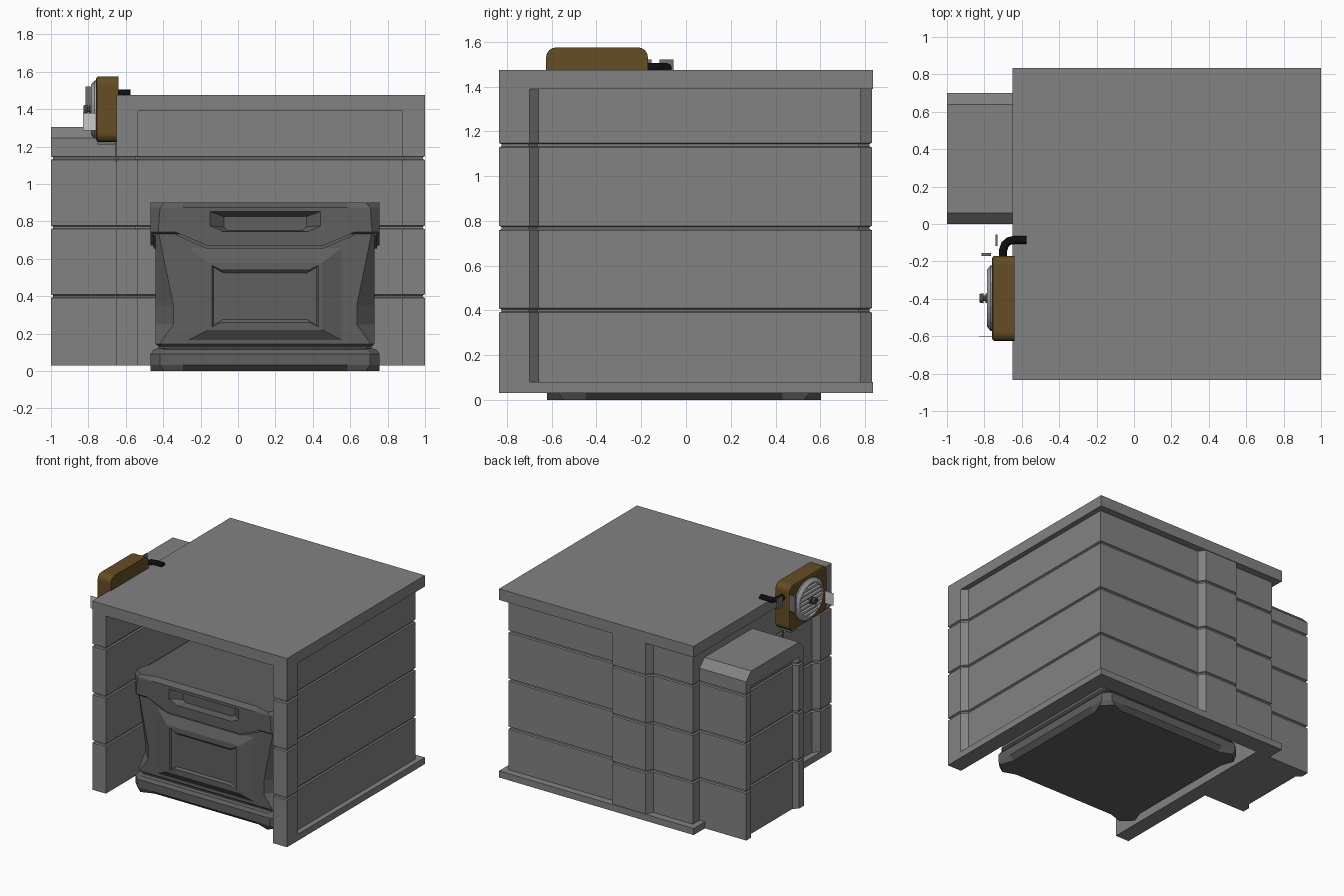
import bpy, bmesh, math
from mathutils import Matrix, Vector

if "Cube" in bpy.data.objects:
    bpy.data.objects.remove(bpy.data.objects["Cube"])


def material(name, *rgb):
    m = bpy.data.materials.new(name)
    m.diffuse_color = (*(rgb if len(rgb) == 3 else rgb * 3), 1)
    m.use_nodes = True
    m.node_tree.nodes["Principled BSDF"].inputs["Base Color"].default_value = m.diffuse_color
    return m


CONCRETE = material("concrete", .225)
CRATE = material("crate_plastic", .115)
BROWN = material("brown_paint", .13, .075, .018)
BLACK = material("black_rubber", .004)
STEEL = material("grey_steel", .16)
PALE = material("pale_metal", .55)


def loft(name, rings, mat=CONCRETE, xf=None):
    """Skin equal-length rings of points, closing both ends."""
    bm = bmesh.new()
    vs = [[bm.verts.new(p) for p in r] for r in rings]
    n = len(rings[0])
    for a, b in zip(vs, vs[1:]):
        for i in range(n):
            j = (i + 1) % n
            bm.faces.new((a[i], a[j], b[j], b[i]))
    bm.faces.new(vs[0][::-1])
    bm.faces.new(vs[-1])
    bmesh.ops.recalc_face_normals(bm, faces=bm.faces)
    me = bpy.data.meshes.new(name)
    bm.to_mesh(me)
    bm.free()
    if xf:
        me.transform(xf)
    ob = bpy.data.objects.new(name, me)
    bpy.context.collection.objects.link(ob)
    me.materials.append(mat)
    return ob


def box(name, x0, x1, y0, y1, z0, z1, mat=CONCRETE):
    return loft(name, [[(x0, y0, z), (x1, y0, z), (x1, y1, z), (x0, y1, z)] for z in (z0, z1)], mat)


def inset(poly, d):
    """Mitred inward offset of a counter-clockwise outline."""
    out, n = [], len(poly)
    for i in range(n):
        p, a, b = Vector(poly[i]), Vector(poly[i - 1]), Vector(poly[(i + 1) % n])
        e, f = (p - a).normalized(), (b - p).normalized()
        n1, n2 = Vector((-e.y, e.x)), Vector((-f.y, f.x))
        out.append(p + (n1 + n2) * d / (1 + n1.dot(n2)))
    return out


def grooved(name, poly, z0, z1):
    """Wall outline raised from z0 to z1 with three horizontal grooves."""
    levels = [(z0, 0)]
    for g in (.40, .768, 1.138):
        levels += [(g - .01, 0), (g - .005, .01), (g + .005, .01), (g + .01, 0)]
    levels.append((z1, 0))
    return loft(name, [[(p.x, p.y, z) for p in inset(poly, d)] for z, d in levels])


# Concrete shelter: open-front walls with recessed panels, plinth and roof
alcove = [(-.65, -.835), (-.535, -.835), (-.535, .70), (.88, .70), (.88, -.835), (1, -.835)]
walls = alcove + [(1, -.70), (.96, -.66), (.96, .78), (.07, .78), (.04, .83), (-.24, .83),
                  (-.27, .78), (-.605, .78), (-.605, -.66), (-.65, -.70)]
plinth = alcove + [(1, .835), (-.65, .835)]
grooved("shelter_walls", walls, .08, 1.39)
loft("shelter_plinth", [[(x, y, z) for x, y in plinth] for z in (.03, .08)])
box("shelter_roof", -.65, 1, -.835, .835, 1.39, 1.475)

# Side annex with recessed outer panel and sloped cap
annex = [(-.58, 0), (-.58, .70), (-1, .70), (-1, .64), (-.965, .61), (-.965, .09), (-1, .06), (-1, 0)]
grooved("annex_walls", annex, .03, 1.19)
loft("annex_cap", [[(-1, y, z), (-.58, y, z), (-.58, .70 - y, z), (-1, .70 - y, z)]
                   for y, z in ((0, 1.19), (0, 1.245), (.06, 1.305))])

# Storage crate
CX, CY = .145, -.01
SIDES = [Matrix.Translation((CX, CY, 0)) @ Matrix.Rotation(k * math.pi / 2, 4, 'Z') for k in range(4)]


def ring(h, c, d, z):
    """Square with half size h, corners cut by c and side middles pulled in by d."""
    side = [(c - h, -h), (-.44, d - h), (.44, d - h), (h - c, -h)]
    return [m @ Vector((x, y, z)) for m in SIDES for x, y in side]


def stack(name, rows):
    return loft(name, [ring(*r) for r in rows], CRATE)


stack("crate_base", [(.612, .075, .035, 0), (.612, .05, 0, .032), (.612, .05, 0, .092),
                     (.595, .05, 0, .115), (.57, .05, 0, .122)])
stack("crate_body", [(.57, .03, 0, .12), (.57, .03, 0, .132), (.585, .02, 0, .145), (.585, .095, 0, .25),
                     (.585, .095, 0, .35), (.585, .015, 0, .74)])
lid = stack("crate_lid", [(.60, .03, 0, .732), (.612, .04, 0, .742), (.612, .05, 0, .875), (.612, .075, .035, .90)])


def notched(w, z0, z1, dx, dz, y):
    """Panel outline whose top and bottom edges dip between the corners."""
    pts = [(w - dx, z0 + dz), (w, z0), (w, z1), (w - dx, z1 - dz)]
    return [(x, y, z) for x, z in pts + [(-x, z) for x, z in pts[::-1]]]


for k, m in enumerate(SIDES):
    # raised panel with a shallow notched recess, front and back only
    if k % 2 == 0:
        loft(f"crate_panel_{k}", [notched(.41, .165, .66, .1, 0, -.57), notched(.41, .165, .66, .1, 0, -.584),
                                  notched(.305, .22, .58, .06, 0, -.622), notched(.285, .235, .565, .05, .025, -.622),
                                  notched(.275, .245, .555, .05, .03, -.608)], CRATE, m)
    # lid skirt that drops at the middle, with a narrow lip below
    for part, drop, y in (("skirt", 0, .612), ("lip", .016, .598)):
        poly = [(.475, .741 - drop), (.31, .67 - drop), (-.31, .67 - drop), (-.475, .741 - drop), (-.475, .742), (.475, .742)]
        loft(f"crate_lid_{part}_{k}", [[(x, v, z) for x, z in poly] for v in (-.55, -y)], CRATE, m)
    # handle slot
    slot = [((.33, .865), (.33, .78), (.245, .744), -.64), ((.22, .825), (.22, .77), (.20, .752), -.55)]
    cut = loft("slot_cutter", [[(x, y, z) for x, z in (a, b, c)] + [(-x, y, z) for x, z in (c, b, a)]
                               for a, b, c, y in slot], CRATE, m)
    cut.hide_render = True
    mod = lid.modifiers.new("slot", 'BOOLEAN')
    mod.operation, mod.solver, mod.object = 'DIFFERENCE', 'EXACT', cut
    bpy.context.view_layer.objects.active = lid
    bpy.ops.object.modifier_apply(modifier=mod.name)
    bpy.data.objects.remove(cut)

# Wall lamp housing
housing = box("lamp_housing", -.758, -.64, -.625, -.17, 1.225, 1.575, BROWN)
bm = bmesh.new()
bm.from_mesh(housing.data)
along_x = [e for e in bm.edges if abs(e.verts[0].co.x - e.verts[1].co.x) > .05]
bmesh.ops.bevel(bm, geom=along_x, offset=.045, segments=4, profile=.5, affect='EDGES')
rim = [e for e in bm.edges if all(v.co.x < -.75 for v in e.verts)]
bmesh.ops.bevel(bm, geom=rim, offset=.012, segments=2, profile=.5, affect='EDGES')
bm.to_mesh(housing.data)
bm.free()

# Lamp face: round bezel, slats and centre knob
LY, LZ = -.397, 1.397


def turned(name, rows, mat, n=24, sy=1.0):
    return loft(name, [[(x, LY + sy * r * math.cos(2 * math.pi * i / n), LZ + r * math.sin(2 * math.pi * i / n))
                        for i in range(n)] for x, r in rows], mat)


turned("lamp_bezel", [(-.75, .155), (-.768, .155), (-.785, .135), (-.787, .122), (-.772, .118)],
       material("bezel_metal", .38), sy=1.13)
for i in range(-3, 4):
    z = i * .032
    w = 1.13 * math.sqrt(.121 ** 2 - z * z)
    box(f"lamp_slat_{i + 3}", -.786, -.77, LY - w, LY + w, LZ + z - .007, LZ + z + .007, PALE)
turned("lamp_knob", [(-.77, .03), (-.795, .025), (-.795, .014), (-.805, .014), (-.805, .027), (-.825, .023)],
       material("knob_metal", .06), 12)

# Brackets, plates and hanging wire
box("front_plate", -.828, -.755, -.604, -.602, 1.285, 1.38, PALE)
box("rear_plate", -.815, -.765, -.172, -.155, 1.40, 1.52, STEEL)
box("pipe_plate", -.74, -.729, -.118, -.055, 1.44, 1.52, STEEL)
box("lower_clasp", -.75, -.66, -.27, -.20, 1.21, 1.23, STEEL)
box("hanging_wire", -.658, -.65, -.24, -.232, 1.12, 1.22, STEEL)

# Cable running from the lamp onto the roof
path = [(-.70, -.19), (-.70, -.14), (-.69, -.11), (-.67, -.092), (-.64, -.085), (-.575, -.085)]
cu = bpy.data.curves.new("lamp_cable", 'CURVE')
cu.dimensions, cu.bevel_depth, cu.bevel_resolution, cu.use_fill_caps = '3D', .022, 2, True
sp = cu.splines.new('POLY')
sp.points.add(len(path) - 1)
for p, (x, y) in zip(sp.points, path):
    p.co = (x, y, 1.483, 1)
cu.materials.append(BLACK)
cable = bpy.data.objects.new("lamp_cable", cu)
bpy.context.collection.objects.link(cable)
